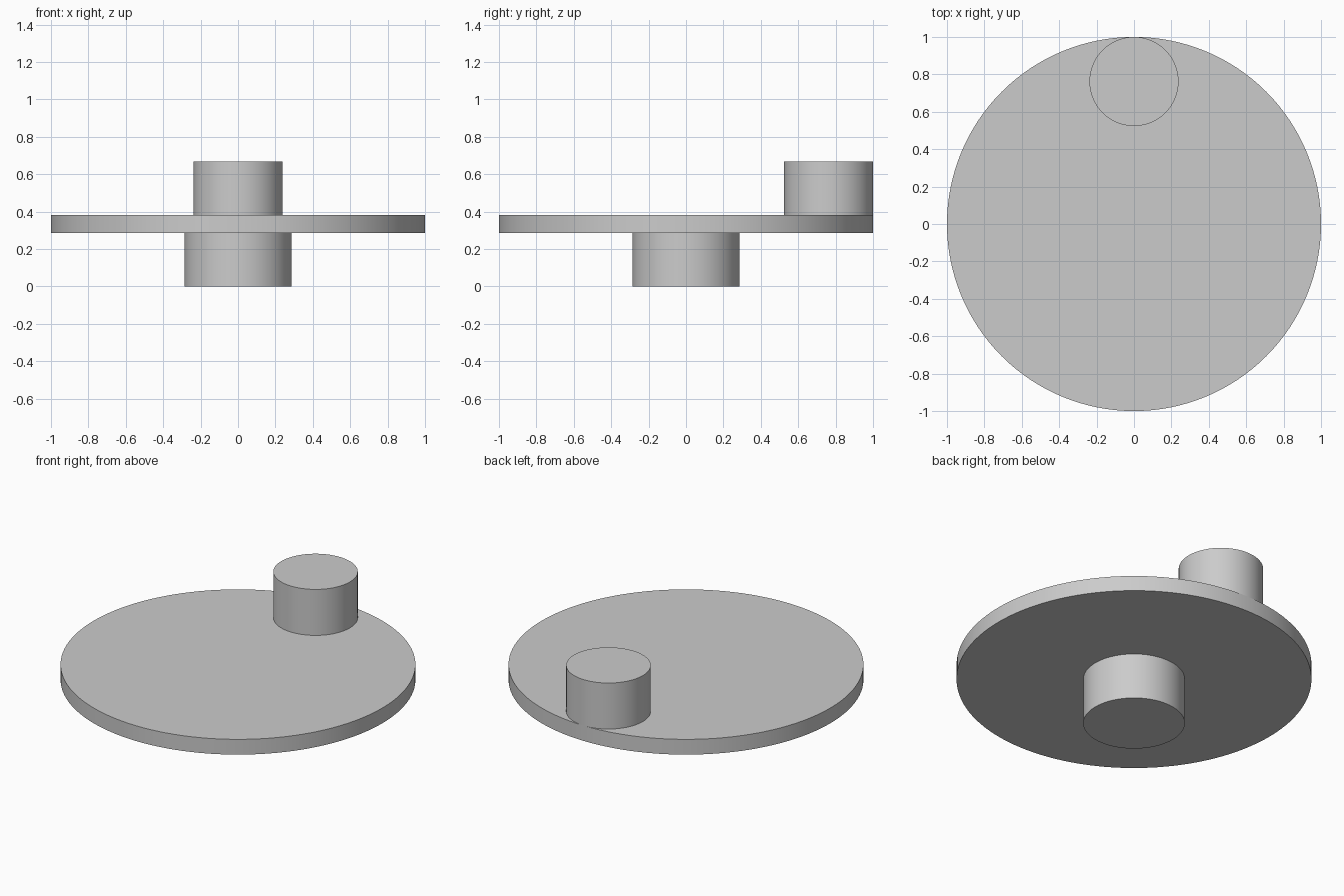
import bpy
import math

cube = bpy.data.objects.get("Cube")
if cube:
    bpy.data.objects.remove(cube, do_unlink=True)

# Plain grey metal
grey = bpy.data.materials.new("plain_grey")
grey.use_nodes = True
colour = (0.6, 0.6, 0.6, 1)
grey.diffuse_color = colour
grey.node_tree.nodes["Principled BSDF"].inputs["Base Color"].default_value = colour


def cylinder(name, radius, bottom, top, y=0, sides=128):
    """Upright smooth cylinder with crisp rims."""
    bpy.ops.mesh.primitive_cylinder_add(
        vertices=sides, radius=radius, depth=top - bottom,
        location=(0, y, (bottom + top) / 2))
    part = bpy.context.object
    part.name = name
    part.data.materials.append(grey)
    bpy.ops.object.shade_smooth_by_angle(angle=math.radians(30))
    return part


shaft_top, disc_top, pin_top = 0.286, 0.381, 0.667
pin_radius = 0.238

# Central shaft, crank disc, and eccentric pin flush with the back rim
cylinder("shaft", 0.286, 0, shaft_top)
cylinder("crank_disc", 1, shaft_top, disc_top)
cylinder("crank_pin", pin_radius, disc_top, pin_top, y=1 - pin_radius)
